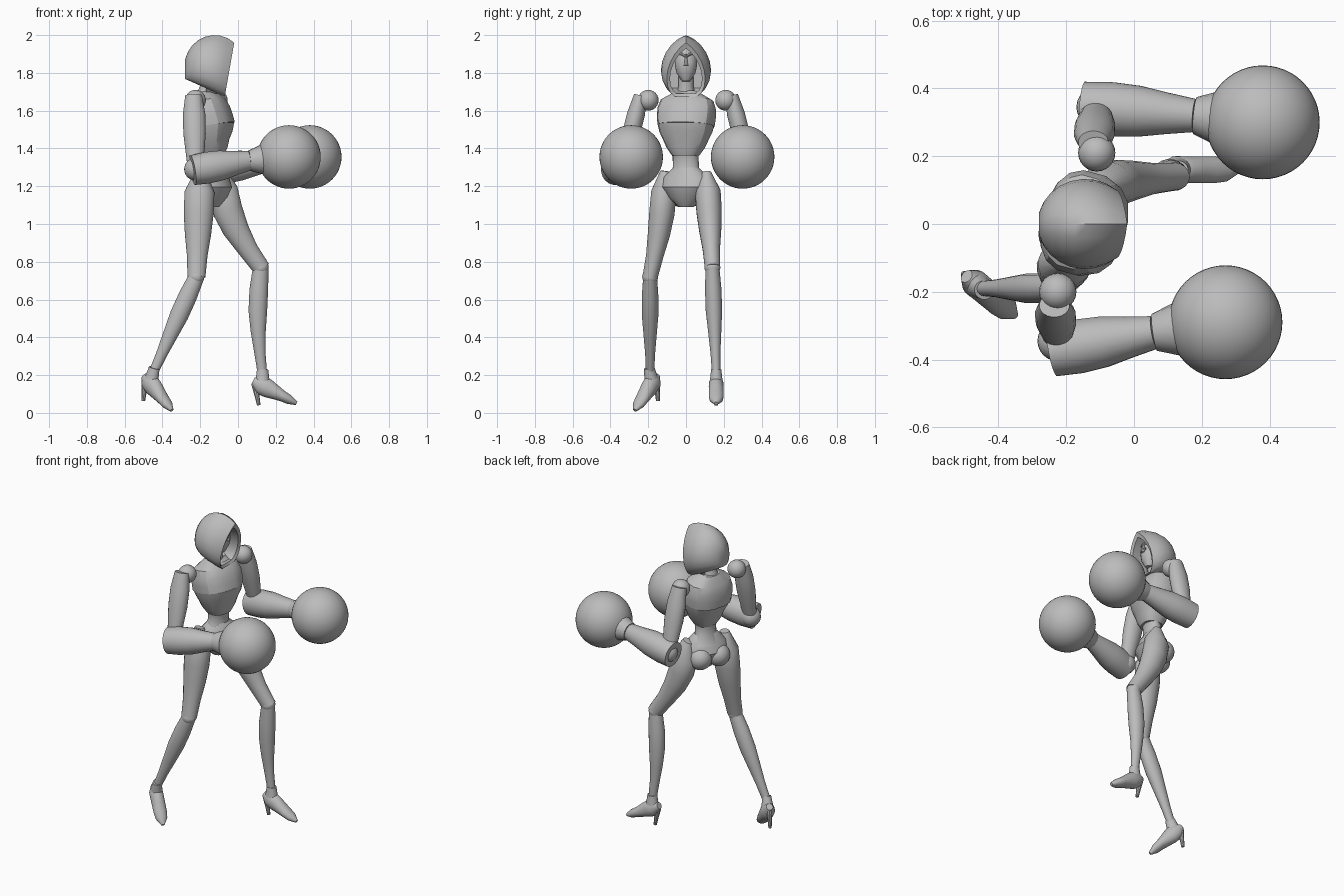
import bpy
import bmesh
from math import cos, sin, pi, tau, radians, copysign
from mathutils import Matrix, Vector

default_cube = bpy.data.objects.get("Cube")
if default_cube:
    bpy.data.objects.remove(default_cube, do_unlink=True)

# One plain grey for the whole figure
material = bpy.data.materials.new("plain_grey")
material.use_nodes = True
material.diffuse_color = (0.5, 0.5, 0.5, 1)
shader = material.node_tree.nodes["Principled BSDF"]
shader.inputs["Base Color"].default_value = material.diffuse_color


def finish(name, bm, placement, crease=35):
    """Turn a bmesh into a placed, smoothly shaded object."""
    bmesh.ops.transform(bm, matrix=placement, verts=bm.verts)
    bmesh.ops.recalc_face_normals(bm, faces=bm.faces)
    mesh = bpy.data.meshes.new(name)
    bm.to_mesh(mesh)
    bm.free()
    mesh.materials.append(material)
    part = bpy.data.objects.new(name, mesh)
    bpy.context.collection.objects.link(part)
    bpy.ops.object.select_all(action="DESELECT")
    part.select_set(True)
    bpy.context.view_layer.objects.active = part
    bpy.ops.object.shade_smooth_by_angle(angle=radians(crease))


def skin(name, loops, placement=Matrix(), crease=35):
    """Bridge closed loops of points and cap both ends."""
    bm = bmesh.new()
    rows = [[bm.verts.new(point) for point in loop] for loop in loops]
    for lower, upper in zip(rows, rows[1:]):
        for i in range(len(lower)):
            bm.faces.new((lower[i - 1], lower[i], upper[i], upper[i - 1]))
    bm.faces.new(rows[0])
    bm.faces.new(rows[-1])
    finish(name, bm, placement, crease)


def rounded(value, squareness):
    return copysign(abs(value) ** (2 / squareness), value)


def limb(name, start, end, depths, widths=None, flat=1, bend=(0, 0, 0),
         sides=20, squareness=2, placement=Matrix(), crease=35):
    """Evenly spaced oval rings from start to end, bowed sideways by bend."""
    start, end, bend = Vector(start), Vector(end), Vector(bend)
    along = (end - start).normalized()
    across = Vector((0, 1, 0))
    across = (across - along * across.dot(along)).normalized()
    front = across.cross(along)
    widths = widths or [depth * flat for depth in depths]
    loops = []
    for i, (depth, width) in enumerate(zip(depths, widths)):
        t = i / (len(depths) - 1)
        centre = start.lerp(end, t) + bend * sin(pi * t)
        angles = [tau * (k + 0.5) / sides for k in range(sides)]
        loops.append([centre + front * depth * rounded(cos(a), squareness)
                      + across * width * rounded(sin(a), squareness) for a in angles])
    skin(name, loops, placement, crease)


def ball(name, centre, radius, segments=24):
    bm = bmesh.new()
    bmesh.ops.create_uvsphere(bm, u_segments=segments, v_segments=segments // 2, radius=radius)
    finish(name, bm, Matrix.Translation(centre))


def turned(centre, degrees, axis="Z"):
    return Matrix.Translation(centre) @ Matrix.Rotation(radians(degrees), 4, axis)


# Torso, with the left shoulder turned forward
torso = turned((-0.145, 0, 0), -15)
armour = dict(sides=16, squareness=2.5, placement=torso, crease=25)
limb("upper_chest", (0, 0, 1.52), (-0.03, 0, 1.7), depths=(0.125, 0.12, 0.11, 0.09, 0.05),
     widths=(0.15, 0.155, 0.155, 0.14, 0.06), **armour)
limb("corset", (0.01, 0, 1.36), (0, 0, 1.53), depths=(0.06, 0.08, 0.09, 0.11, 0.12),
     widths=(0.07, 0.1, 0.12, 0.14, 0.15), **armour)
limb("waist", (0, 0, 1.24), (0.01, 0, 1.42), depths=(0.08, 0.05, 0.05, 0.06),
     flat=1.4, placement=torso)
limb("neck", (-0.17, 0, 1.66), (-0.15, 0, 1.8), depths=(0.06, 0.04, 0.04))

# Pelvis, turned further than the chest
hips = turned((-0.14, 0, 0), -28)
limb("pelvis", (0, 0, 1.09), (0, 0, 1.3), depths=(0.04, 0.08, 0.1, 0.08, 0.05),
     widths=(0.04, 0.1, 0.14, 0.13, 0.07), placement=hips)

# Joint positions of the two sides
left = dict(side="left", sign=1, hip=(-0.09, 0.11, 1.27), thigh_bend=(-0.05, 0, 0),
            knee=(0.12, 0.14, 0.77), shin_bend=(-0.02, 0, 0), ankle=(0.13, 0.16, 0.2),
            foot_turn=0, foot_pitch=0, shoulder=(-0.11, 0.21, 1.655),
            elbow=(-0.15, 0.345, 1.285), wrist=(0.18, 0.32, 1.335), glove=(0.38, 0.3, 1.355))
right = dict(side="right", sign=-1, hip=(-0.2, -0.11, 1.28), thigh_bend=(0, 0.015, 0),
             knee=(-0.22, -0.19, 0.72), shin_bend=(0, 0, 0), ankle=(-0.45, -0.19, 0.21),
             foot_turn=-39, foot_pitch=17, shoulder=(-0.225, -0.2, 1.655),
             elbow=(-0.24, -0.375, 1.285), wrist=(0.06, -0.32, 1.335), glove=(0.27, -0.29, 1.355))


def build_leg(side, sign, hip, thigh_bend, knee, shin_bend, ankle, foot_turn, foot_pitch):
    ball(side + "_buttock", hips @ Vector((-0.05, 0.06 * sign, 1.16)), 0.07)
    limb(side + "_thigh", hip, knee, depths=(0.03, 0.08, 0.08, 0.07, 0.055, 0.048),
         flat=0.85, bend=thigh_bend)
    ball(side + "_knee", knee, 0.042)
    limb(side + "_shin", knee, ankle, depths=(0.042, 0.05, 0.05, 0.04, 0.03, 0.025),
         flat=0.88, bend=shin_bend)
    # High-heeled boot, shaped around the ankle and then posed
    foot = turned(ankle, foot_turn) @ turned((0, 0, 0), foot_pitch, "Y")
    limb(side + "_shoe", (-0.05, 0, -0.03), (0.18, 0, -0.15),
         depths=(0.02, 0.05, 0.05, 0.04, 0.03, 0.025, 0.01),
         widths=(0.02, 0.04, 0.04, 0.04, 0.04, 0.035, 0.01), placement=foot)
    limb(side + "_boot_cuff", (0, 0, -0.06), (0, 0, 0.03), depths=(0.045, 0.036, 0.03),
         flat=0.9, placement=foot)
    limb(side + "_heel", (-0.04, 0, -0.05), (-0.02, 0, -0.16), depths=(0.02, 0.014, 0.01),
         sides=10, placement=foot)


def build_arm(side, sign, shoulder, elbow, wrist, glove):
    x = shoulder[0]
    ball(side + "_shoulder", shoulder, 0.055)
    limb(side + "_upper_arm", (x - 0.01, 0.24 * sign, 1.68), (x, 0.34 * sign, 1.28),
         depths=(0.045, 0.06, 0.06, 0.05, 0.04), flat=0.8)
    ball(side + "_elbow", (x, 0.345 * sign, 1.29), 0.06)
    limb(side + "_forearm", elbow, wrist, depths=(0.08, 0.085, 0.08, 0.065, 0.052), flat=0.95)
    limb(side + "_glove_cuff", wrist, glove, depths=(0.055, 0.08, 0.085, 0.085), sides=14)
    ball(side + "_glove", glove, 0.168, segments=48)


arm_joints = ("shoulder", "elbow", "wrist", "glove")
for joints in (left, right):
    arm = {key: joints.pop(key) for key in arm_joints}
    build_leg(**joints)
    build_arm(joints["side"], joints["sign"], **arm)


# Hood: arches from a round back to a pointed front, then folded inside
def arch(x, lean, width, low, top, pointed):
    steps = 8
    half = []
    for i in range(steps + 1):
        t = i / steps
        turn = 0.8 * pi * t
        height = (cos(turn) - cos(0.8 * pi)) / (1 - cos(0.8 * pi))
        height += (1 - t - height) * pointed / 2
        height = max(height, 0) ** 1.25
        half.append(Vector((x - lean * (1 - height), width * sin(turn), low + (top - low) * height)))
    return half + [Vector((p.x, -p.y, p.z)) for p in reversed(half[1:])]


arches = []
stations = 9
for i in range(1, stations + 1):
    sweep = radians(130) * i / stations
    forward = (1 - cos(sweep)) / (1 - cos(radians(130)))
    arches.append(arch(-0.285 + 0.265 * forward, 0.05 * forward, 0.133 * sin(sweep),
                       1.77 - 0.095 * forward, 1.83 + 0.17 * sin(sweep), forward))
for x, lean in ((-0.03, 0.05), (-0.17, 0)):
    arches.append(arch(x, lean, width=0.085, low=1.69, top=1.93, pointed=1))
skin("hood", arches, crease=40)

# Face with a nose, slanted brows and a stitched mouth
limb("face", (-0.115, 0, 1.755), (-0.14, 0, 1.93), depths=(0.02, 0.05, 0.06, 0.06, 0.04))
limb("nose", (-0.07, 0, 1.84), (-0.075, 0, 1.9), depths=(0.014, 0.008), sides=8)
for side, sign in (("left", 1), ("right", -1)):
    limb(side + "_brow", (-0.07, 0, 1.89), (-0.1, 0.05 * sign, 1.91), depths=(0.008, 0.008), sides=8)
for k in range(-3, 4):
    stitch = Vector((-0.065 - 0.0016 * k * k, 0.01 * k, 1.85))
    limb("mouth_stitch", stitch, stitch + Vector((0, 0, 0.015)), depths=(0.004, 0.004),
         flat=0.5, sides=4)
